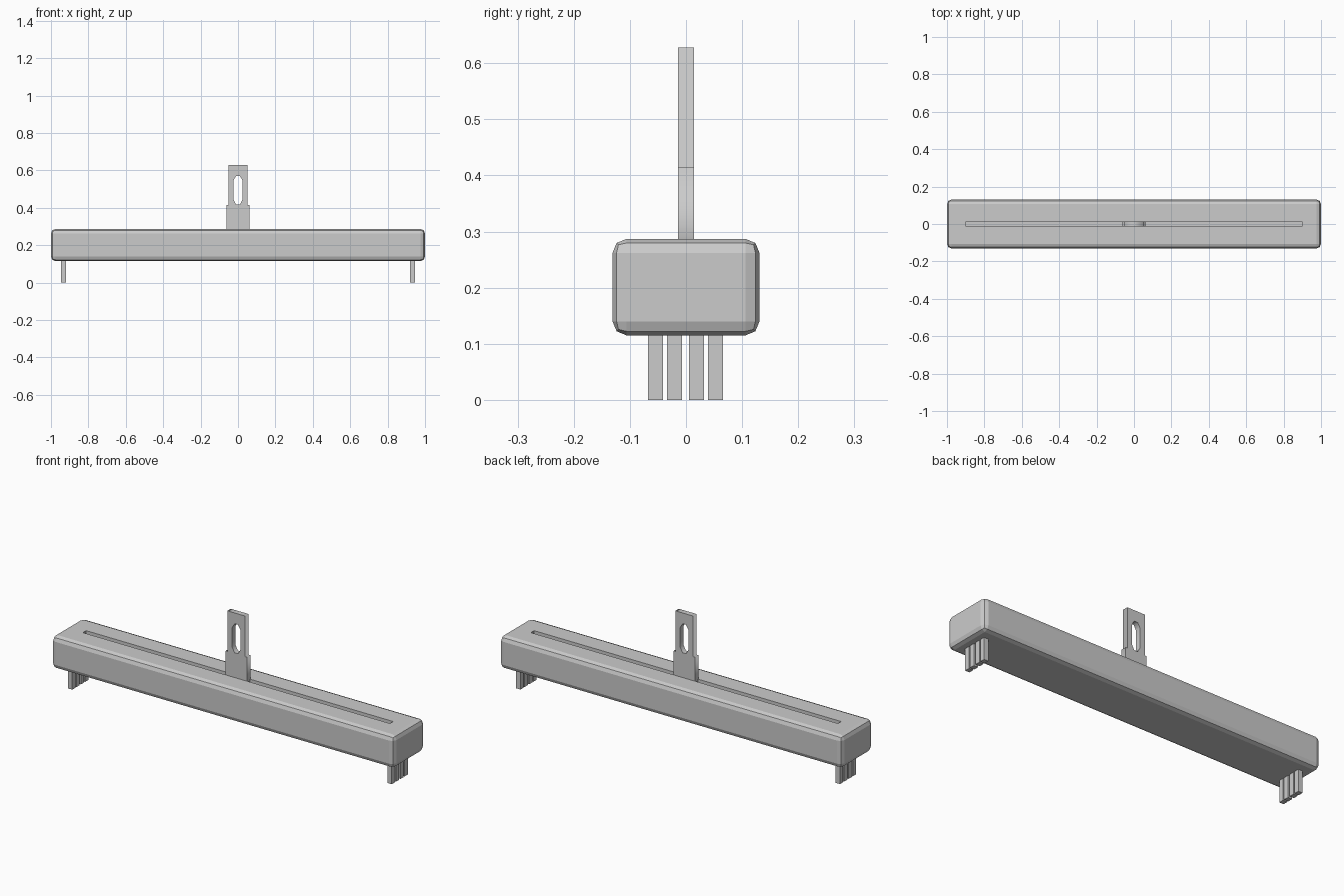
import bpy, bmesh

if "Cube" in bpy.data.objects:
    bpy.data.objects.remove(bpy.data.objects["Cube"])


def box(name, x, y, z, bevel=0.0):
    """Axis-aligned box from (min, max) ranges, optionally bevelled."""
    bm = bmesh.new()
    bmesh.ops.create_cube(bm, size=1)
    for v in bm.verts:
        v.co = [r[1] if c > 0 else r[0] for c, r in zip(v.co, (x, y, z))]
    if bevel:
        bmesh.ops.bevel(bm, geom=bm.edges[:], offset=bevel, segments=2,
                        profile=0.5, affect='EDGES')
    mesh = bpy.data.meshes.new(name)
    bm.to_mesh(mesh)
    bm.free()
    ob = bpy.data.objects.new(name, mesh)
    bpy.context.collection.objects.link(ob)
    return ob


def activate(ob):
    bpy.ops.object.select_all(action='DESELECT')
    ob.select_set(True)
    bpy.context.view_layer.objects.active = ob


# Housing with rounded edges and a long slot in its top
housing = box("housing", (-1, 1), (-0.131, 0.131), (0.115, 0.287), bevel=0.025)
cutter = box("slot_cutter", (-0.897, 0.897), (-0.0135, 0.0135), (0.19, 0.4))
cutter.hide_render = True
cut = housing.modifiers.new("slot", 'BOOLEAN')
cut.object = cutter
cut.solver = 'EXACT'
activate(housing)
bpy.ops.object.modifier_apply(modifier=cut.name)
bpy.data.objects.remove(cutter)

# Stepped slider tab with an elongated hole, right half mirrored
outer = [(0.062, 0.2), (0.062, 0.414), (0.052, 0.414), (0.052, 0.628)]
hole = [(0.025, 0.445), (0.025, 0.545), (0.010, 0.571)]
hole.insert(0, (0.010, 0.418))
curve = bpy.data.curves.new("slider_tab", 'CURVE')
curve.dimensions = '2D'
curve.fill_mode = 'BOTH'
curve.extrude = 0.0142
for half in (outer, hole):
    points = half + [(-x, z) for x, z in reversed(half)]
    spline = curve.splines.new('POLY')
    spline.points.add(len(points) - 1)
    for p, (x, z) in zip(spline.points, points):
        p.co = (x, z, 0, 1)
    spline.use_cyclic_u = True
tab = bpy.data.objects.new("slider_tab", curve)
bpy.context.collection.objects.link(tab)
tab.rotation_euler.x = 1.5707963
activate(tab)
bpy.ops.object.convert(target='MESH')

# Four contact pins under each end
for side, sign in (("left", -1), ("right", 1)):
    for i, y in enumerate((-0.0545, -0.0205, 0.0185, 0.0525)):
        x = sign * 0.933
        box(f"{side}_pin_{i + 1}", (x - 0.0125, x + 0.0125),
            (y - 0.0135, y + 0.0135), (0, 0.13))
